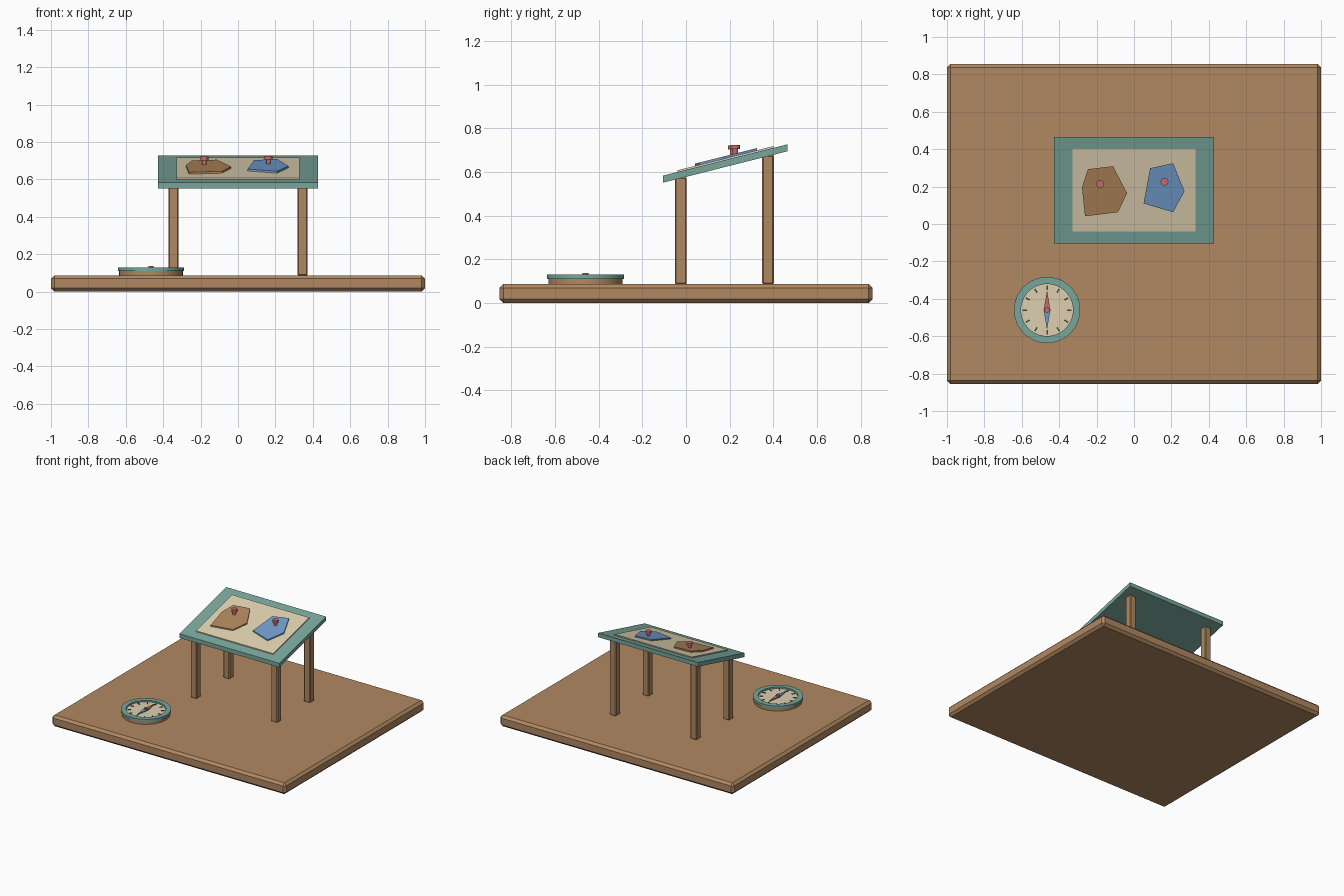
import bpy, bmesh, math
from mathutils import Matrix

if "Cube" in bpy.data.objects:
    bpy.data.objects.remove(bpy.data.objects["Cube"])


def material(name, rgb):
    # convert display 0-255 colour to Blender's linear colour
    lin = [((c / 255 + 0.055) / 1.055) ** 2.4 for c in rgb]
    m = bpy.data.materials.new(name)
    m.diffuse_color = (*lin, 1)
    m.use_nodes = True
    m.node_tree.nodes["Principled BSDF"].inputs["Base Color"].default_value = m.diffuse_color
    return m


WOOD = material("wood", (176, 136, 97))
TEAL = material("teal", (120, 166, 156))
CREAM = material("cream", (222, 208, 176))
BROWN = material("brown", (176, 134, 92))
BLUE = material("blue", (113, 155, 202))
RED = material("red", (196, 108, 102))
DARK = material("dark", (62, 72, 68))


def finish(name, bm, mat, smooth=False):
    bmesh.ops.recalc_face_normals(bm, faces=bm.faces)
    me = bpy.data.meshes.new(name)
    bm.to_mesh(me)
    bm.free()
    ob = bpy.data.objects.new(name, me)
    bpy.context.collection.objects.link(ob)
    me.materials.append(mat)
    if smooth:
        me.shade_smooth()
        me.set_sharp_from_angle(angle=math.radians(30))
    return ob


def box(name, x, y, z, mat, bevel=0):
    bm = bmesh.new()
    bmesh.ops.create_cube(bm, size=1)
    for v in bm.verts:
        for i, (lo, hi) in enumerate((x, y, z)):
            v.co[i] = lo if v.co[i] < 0 else hi
    if bevel:
        bmesh.ops.bevel(bm, geom=bm.edges[:], offset=bevel, segments=1, affect='EDGES')
    return finish(name, bm, mat)


def slab(name, pts, lo, hi, mat, height=lambda y: 0):
    # outline extruded vertically, optionally following a sloped surface
    bm = bmesh.new()
    rings = [[bm.verts.new((x, y, height(y) + o)) for x, y in pts] for o in (lo, hi)]
    bm.faces.new(rings[0][::-1])
    bm.faces.new(rings[1])
    n = len(pts)
    for i in range(n):
        j = (i + 1) % n
        bm.faces.new((rings[0][i], rings[0][j], rings[1][j], rings[1][i]))
    return finish(name, bm, mat)


def lathe(name, profile, center, mat, sides=48):
    # closed (radius, z) profile turned round a vertical axis
    bm = bmesh.new()
    rings = []
    for k in range(sides):
        a = 2 * math.pi * k / sides
        rings.append([bm.verts.new((r * math.cos(a), r * math.sin(a), z)) for r, z in profile])
    n = len(profile)
    for k in range(sides):
        p, q = rings[k], rings[(k + 1) % sides]
        for i in range(n):
            j = (i + 1) % n
            if profile[i][0] or profile[j][0]:
                bm.faces.new((p[i], q[i], q[j], p[j]))
    bmesh.ops.remove_doubles(bm, verts=bm.verts, dist=1e-5)
    bmesh.ops.translate(bm, verts=bm.verts, vec=center)
    return finish(name, bm, mat, True)


def rect(x, y0, y1):
    return [(-x, y0), (x, y0), (x, y1), (-x, y1)]


def slope(y):
    return 0.583 + (y + 0.105) * 0.252


# base
TOP = 0.087
box("base", (-1, 1), (-0.855, 0.855), (0, TOP), WOOD, 0.018)

# table legs
for side, x in (("left", -0.345), ("right", 0.345)):
    for end, y, top in (("front", -0.024, 0.576), ("back", 0.376, 0.677)):
        box(f"{end}_{side}_leg", (x - 0.027, x + 0.027), (y - 0.027, y + 0.027),
            (TOP - 0.002, top), WOOD, 0.006)

# sloped board, sheet and map patches
slab("sloped_board", rect(0.427, -0.105, 0.465), -0.032, 0, TEAL, slope)
slab("paper_sheet", rect(0.33, -0.04, 0.40), -0.002, 0.008, CREAM, slope)
brown_pts = [(-0.262, 0.041), (-0.086, 0.063), (-0.037, 0.164),
             (-0.112, 0.309), (-0.246, 0.293), (-0.278, 0.196)]
blue_pts = [(0.051, 0.11), (0.209, 0.063), (0.27, 0.175), (0.209, 0.325), (0.086, 0.298)]
slab("brown_patch", brown_pts, 0.006, 0.018, BROWN, slope)
slab("blue_patch", blue_pts, 0.006, 0.018, BLUE, slope)

# push pins
for name, x, y in (("left_pin", -0.18, 0.213), ("right_pin", 0.163, 0.226)):
    lathe(name, [(0, 0), (0.012, 0), (0.012, 0.035), (0.021, 0.035), (0.021, 0.054), (0, 0.054)],
          (x, y, slope(y) + 0.004), RED, 16)

# compass body, rim and dial
CX, CY = -0.465, -0.46
C = (CX, CY, 0)
lathe("compass_body", [(0, TOP - 0.002), (0.17, TOP - 0.002), (0.17, 0.112), (0, 0.112)], C, WOOD)
lathe("compass_rim", [(0.177, 0.11), (0.177, 0.129), (0.139, 0.129), (0.139, 0.11)], C, TEAL)
lathe("compass_dial", [(0, 0.108), (0.14, 0.108), (0.14, 0.117), (0, 0.117)], C, CREAM)

# dial ticks
bm = bmesh.new()
for k in range(12):
    m = (Matrix.Translation((CX, CY, 0.118)) @ Matrix.Rotation(k * math.pi / 6, 4, 'Z')
         @ Matrix.Translation((0.119, 0, 0)) @ Matrix.Diagonal((0.024, 0.008, 0.005, 1)))
    bmesh.ops.create_cube(bm, size=1, matrix=m)
finish("dial_ticks", bm, DARK)

# needle halves and hub
for name, s, mat in (("north_needle", 1, RED), ("south_needle", -1, BLUE)):
    pts = [(CX - 0.018 * s, CY), (CX + 0.018 * s, CY), (CX, CY + 0.105 * s)]
    slab(name, pts, 0.121, 0.128, mat)
lathe("needle_hub", [(0, 0.115), (0.014, 0.115), (0.014, 0.137), (0, 0.137)], C, RED, 16)
